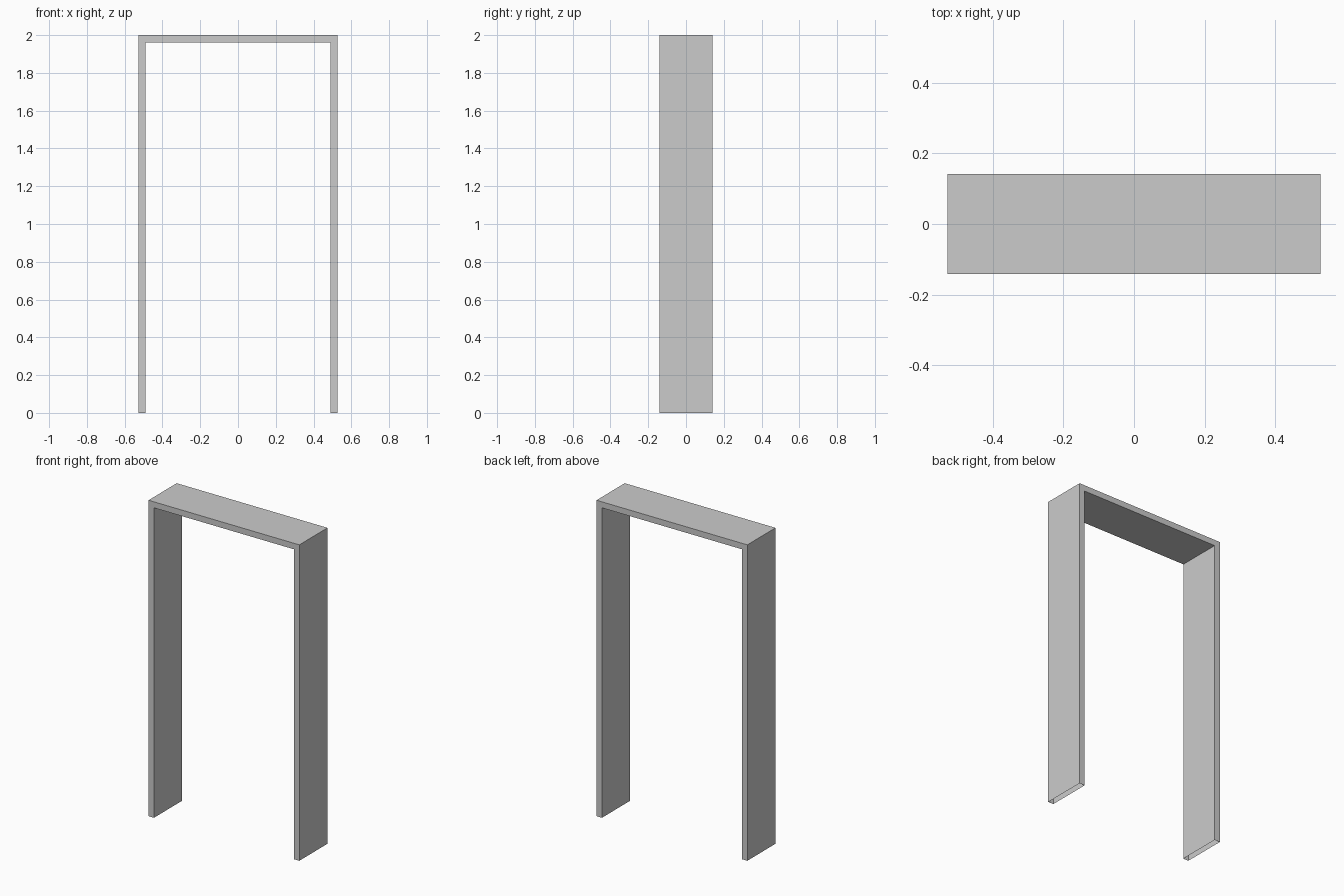
import bpy, bmesh

cube = bpy.data.objects.get("Cube")
if cube:
    bpy.data.objects.remove(cube, do_unlink=True)

HALF_W, HALF_D, HEIGHT, THICK = 0.528, 0.141, 2.0, 0.038

# Plain grey finish
grey = bpy.data.materials.new("light_grey")
grey.use_nodes = True
colour = (0.6, 0.6, 0.6, 1.0)
grey.diffuse_color = colour
grey.node_tree.nodes["Principled BSDF"].inputs["Base Color"].default_value = colour


def arch(w, h):
    """Upside-down U outline from the left foot to the right foot."""
    return [(-w, 0), (-w, h), (w, h), (w, 0)]


# Door frame: two jambs and a head, hollow and open at the feet
bm = bmesh.new()


def ring(points, y):
    return [bm.verts.new((x, y, z)) for x, z in points]


outer, inner = arch(HALF_W, HEIGHT), arch(HALF_W - THICK, HEIGHT - THICK)
loops = [ring(outer, -HALF_D), ring(outer, HALF_D),
         ring(inner, HALF_D), ring(inner, -HALF_D)]

# Bridge each outline to the next: outside, back, inside, front
for a, b in zip(loops, loops[1:] + loops[:1]):
    for i in range(len(a) - 1):
        bm.faces.new((a[i], b[i], b[i + 1], a[i + 1]))

bmesh.ops.recalc_face_normals(bm, faces=bm.faces)
if max(bm.faces, key=lambda f: f.calc_center_median().z).normal.z < 0:
    bmesh.ops.reverse_faces(bm, faces=bm.faces)

mesh = bpy.data.meshes.new("door_frame")
bm.to_mesh(mesh)
bm.free()
mesh.materials.append(grey)
frame = bpy.data.objects.new("door_frame", mesh)
bpy.context.collection.objects.link(frame)
